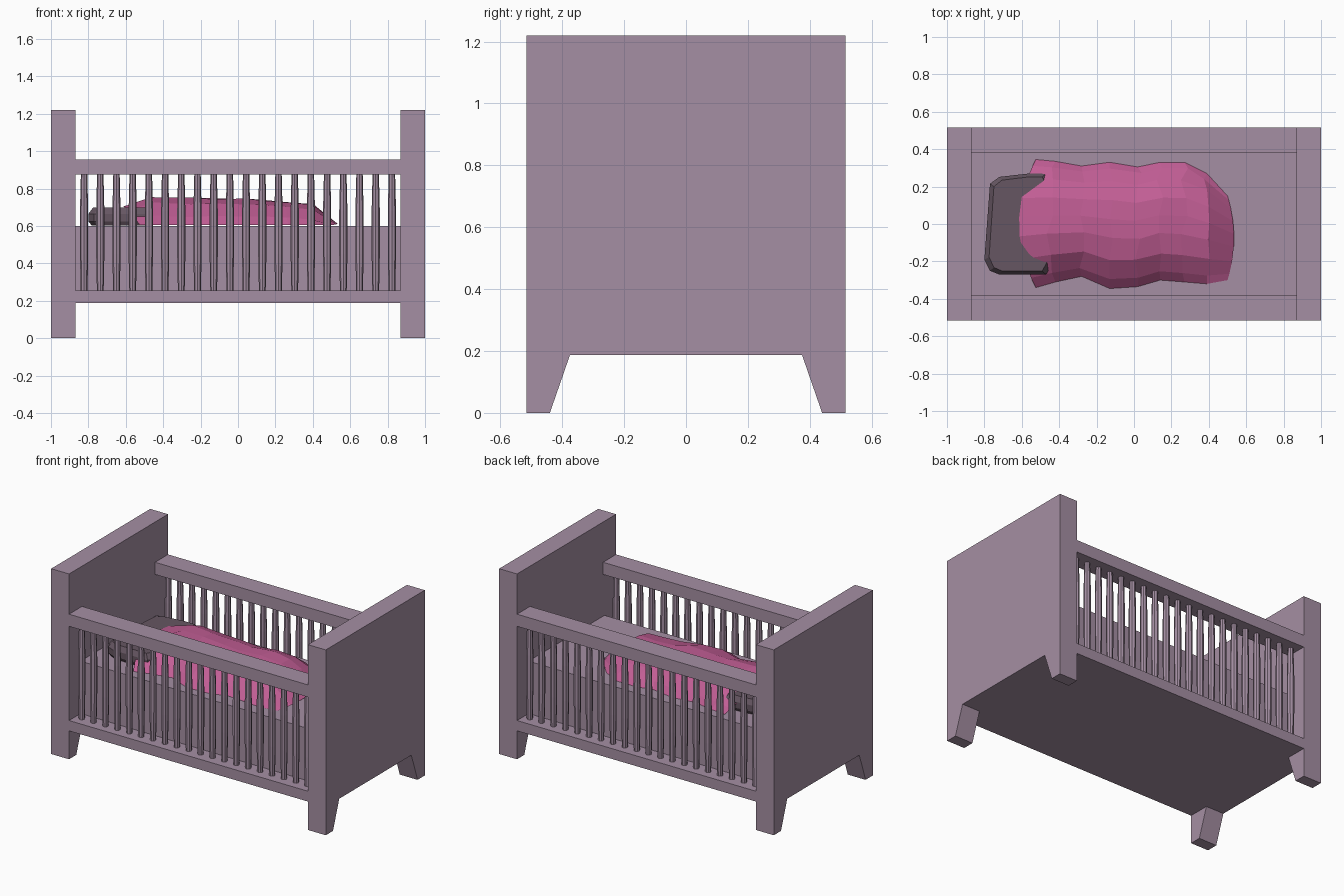
import bpy, bmesh, math, random

if "Cube" in bpy.data.objects:
    bpy.data.objects.remove(bpy.data.objects["Cube"])

random.seed(4)


def material(name, rgb):
    m = bpy.data.materials.new(name)
    lin = [((c / 255 + 0.055) / 1.055) ** 2.4 for c in rgb]
    m.diffuse_color = (*lin, 1)
    m.use_nodes = True
    m.node_tree.nodes["Principled BSDF"].inputs["Base Color"].default_value = m.diffuse_color
    return m


WOOD = material("mauve wood", (165, 143, 163))
PINK = material("pink blanket", (194, 94, 149))
GREY = material("dark pillow", (102, 86, 98))


def make(name, verts, faces, mat):
    me = bpy.data.meshes.new(name)
    me.from_pydata(verts, [], faces)
    bm = bmesh.new()
    bm.from_mesh(me)
    bmesh.ops.recalc_face_normals(bm, faces=bm.faces)
    bm.to_mesh(me)
    bm.free()
    me.materials.append(mat)
    ob = bpy.data.objects.new(name, me)
    bpy.context.collection.objects.link(ob)
    return ob


def loft(name, rings, mat):
    """Closed rings of equal length, skinned and capped."""
    n = len(rings[0])
    verts = [p for r in rings for p in r]
    faces = [(k * n + i, k * n + (i + 1) % n, (k + 1) * n + (i + 1) % n, (k + 1) * n + i)
             for k in range(len(rings) - 1) for i in range(n)]
    faces += [tuple(range(n)), tuple(range(len(verts) - n, len(verts)))]
    return make(name, verts, faces, mat)


def box(name, x0, x1, y0, y1, z0, z1, mat):
    return loft(name, [[(x0, y0, z), (x1, y0, z), (x1, y1, z), (x0, y1, z)] for z in (z0, z1)], mat)


# End boards with tapered feet
half = [(0.375, 0.187), (0.44, 0), (0.515, 0), (0.515, 1.22)]
profile = half + [(-y, z) for y, z in reversed(half)]
for side, name in ((-1, "headboard"), (1, "footboard")):
    loft(name, [[(side * x, y, z) for y, z in profile] for x in (0.87, 1.0)], WOOD)

# Base and mattress
box("base", -0.87, 0.87, -0.515, 0.515, 0.187, 0.255, WOOD)
box("mattress", -0.87, 0.87, -0.395, 0.395, 0.255, 0.60, WOOD)

# Side rails and spindles
for s, side in ((-1, "front"), (1, "back")):
    y0, y1 = sorted((s * 0.38, s * 0.515))
    box(side + "_rail", -0.87, 0.87, y0, y1, 0.875, 0.955, WOOD)
    for i in range(20):
        cx = -0.823 + i * 1.646 / 19
        rings = [[(cx + r * math.cos(a * math.pi / 4), s * 0.45 + r * math.sin(a * math.pi / 4), z)
                  for a in range(8)]
                 for z, r in ((0.25, 0.018), (0.45, 0.022), (0.68, 0.022), (0.88, 0.017))]
        loft(f"{side}_spindle_{i + 1}", rings, WOOD)

# Pillow: rounded outline, inset at the bottom and top
outline = [(-0.80, -0.19), (-0.77, -0.25), (-0.72, -0.27), (-0.47, -0.27), (-0.44, -0.22),
           (-0.44, 0.22), (-0.47, 0.27), (-0.56, 0.27), (-0.72, 0.252), (-0.77, 0.215)]
rings = []
for z, k in ((0.602, 0.9), (0.625, 1.0), (0.665, 1.0), (0.698, 0.86)):
    rings.append([(-0.62 + (x + 0.62) * k, y * (0.5 + k / 2), z) for x, y in outline])
loft("pillow", rings, GREY)

# Blanket: stations of x, front edge y, back edge y, crest height
stations = [(-0.525, -0.34, 0.345, 0.705), (-0.42, -0.31, 0.335, 0.76), (-0.28, -0.28, 0.31, 0.757),
            (-0.13, -0.345, 0.33, 0.752), (0.02, -0.335, 0.305, 0.75), (0.14, -0.30, 0.33, 0.745),
            (0.27, -0.31, 0.33, 0.735), (0.39, -0.32, 0.27, 0.718), (0.50, -0.30, 0.15, 0.61)]
steps = [-1, -0.85, -0.55, -0.2, 0.1, 0.4, 0.7, 0.9, 1]
verts = []
for k, (x, yf, yb, top) in enumerate(stations):
    for t in steps:
        edge = abs(t) == 1
        y = (yf + yb) / 2 + t * (yb - yf) / 2
        bulge = 1 - t * t
        dx = {0: -0.09, 1: -0.03, 7: 0.015, 8: 0.035}.get(k, 0) * bulge
        if not edge and 0 < k < 8:
            dx += random.uniform(-0.02, 0.02)
        fall = abs(t) ** (2.6 if t < 0 else 3.2)
        z = 0.604 + (top - 0.604) * (1 - fall)
        if not edge and 0 < k < 8:
            z -= random.uniform(0, 0.01)
        verts.append((x + dx, y, z))
n = len(steps)
faces = [(k * n + i, (k + 1) * n + i, (k + 1) * n + i + 1, k * n + i + 1)
         for k in range(len(stations) - 1) for i in range(n - 1)]
make("blanket", verts, faces, PINK)
